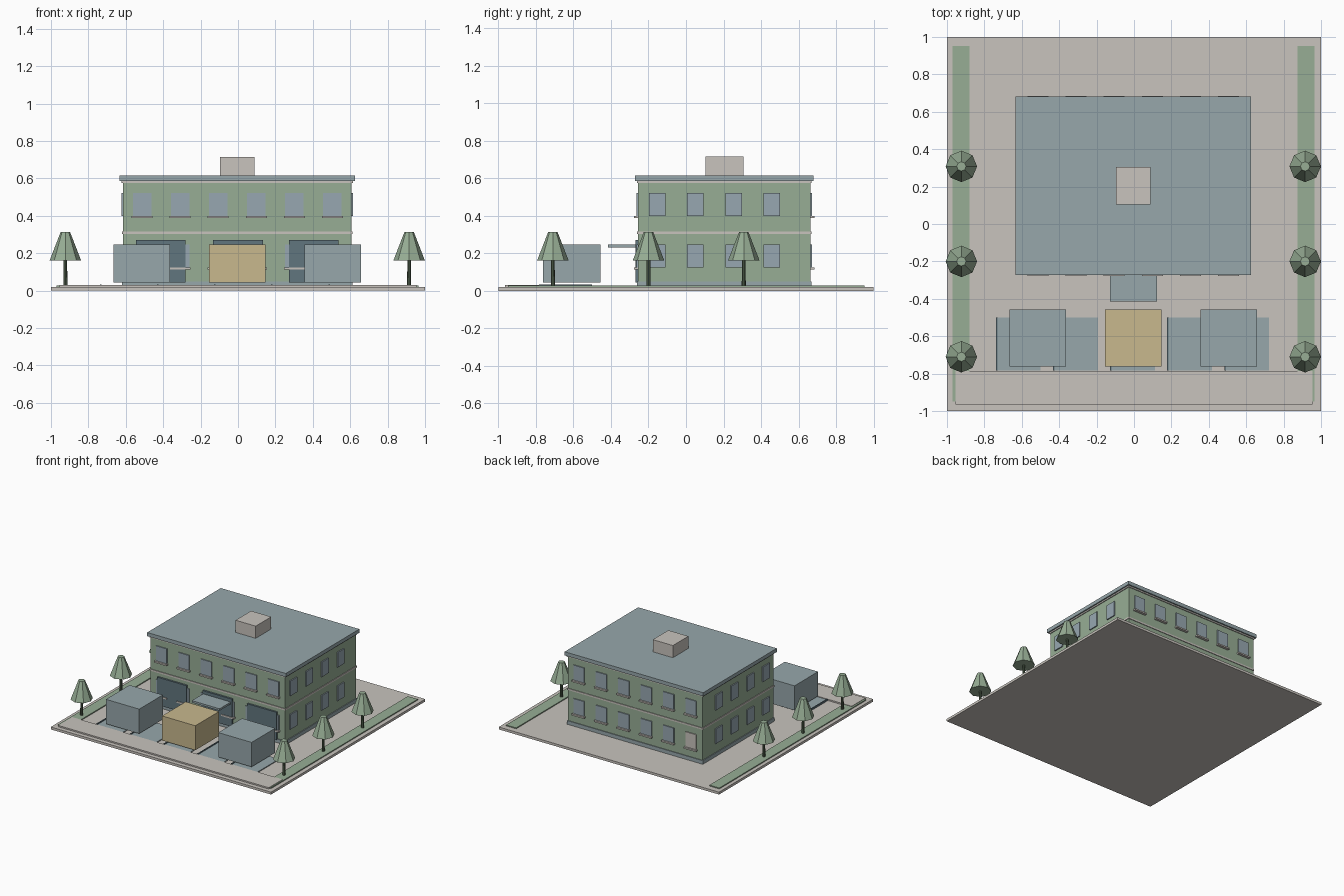
import bpy, bmesh
from math import cos, sin, pi

cube = bpy.data.objects.get("Cube")
if cube:
    bpy.data.objects.remove(cube)


def material(name, rgb):
    m = bpy.data.materials.new(name)
    m.use_nodes = True
    m.diffuse_color = (*rgb, 1)
    m.node_tree.nodes["Principled BSDF"].inputs["Base Color"].default_value = (*rgb, 1)
    return m


STONE = material("pale stone", (0.58, 0.55, 0.51))
BLUE = material("blue grey", (0.31, 0.39, 0.41))
GLASS = material("window glass", (0.31, 0.39, 0.44))
DARK = material("dark slate", (0.12, 0.18, 0.21))
GREEN = material("sage green", (0.31, 0.42, 0.30))
BARK = material("dark bark", (0.09, 0.13, 0.08))
TAN = material("warm tan", (0.58, 0.48, 0.27))


def finish(name, bm, mat):
    mesh = bpy.data.meshes.new(name)
    bm.to_mesh(mesh)
    bm.free()
    mesh.materials.append(mat)
    obj = bpy.data.objects.new(name, mesh)
    bpy.context.collection.objects.link(obj)
    return obj


def box(name, mat, x, y, z):
    """Box from (min, max) ranges on each axis."""
    bm = bmesh.new()
    bmesh.ops.create_cube(bm, size=1)
    for v in bm.verts:
        v.co = [r[0] if c < 0 else r[1] for c, r in zip(v.co, (x, y, z))]
    return finish(name, bm, mat)


def frustum(name, mat, sides, r1, r2, x, y, z1, z2):
    bm = bmesh.new()
    bmesh.ops.create_cone(bm, cap_ends=True, segments=sides, radius1=r1, radius2=r2, depth=z2 - z1)
    bmesh.ops.translate(bm, vec=(x, y, (z1 + z2) / 2), verts=bm.verts)
    return finish(name, bm, mat)


def around(c, half):
    return (c - half, c + half)


# Building shell: centre and wall half sizes
CX, CY, HX, HY = -0.004, 0.204, 0.611, 0.459


def ring(name, mat, out, z):
    return box(name, mat, around(CX, HX + out), around(CY, HY + out), z)


# Ground
box("ground_slab", STONE, (-1, 1), (-1, 1), (0, 0.02))
for side, x in (("left", 0.92), ("right", -0.925)):
    box(side + "_lawn", GREEN, around(x, 0.045), (-0.95, 0.953), (0.02, 0.028))
box("sidewalk", STONE, (-0.955, 0.955), (-0.965, -0.785), (0.02, 0.031))

# Parking bays with a painted line on one edge
for i in range(5):
    x = -0.617 + i * 0.3055
    box("parking_bay", BLUE, around(x, 0.118), (-0.783, -0.5), (0.02, 0.027))
    box("bay_line", DARK, around(x - 0.118, 0.004), (-0.783, -0.5), (0.02, 0.034))

# Parked boxes
for name, mat, x in (("right_vehicle", BLUE, -0.514), ("middle_vehicle", TAN, -0.004),
                     ("left_vehicle", BLUE, 0.507)):
    box(name, mat, around(x, 0.151), (-0.763, -0.457), (0.045, 0.246))

# Walls, plinth, bands and roof
ring("walls", GREEN, 0, (0.02, 0.59))
ring("plinth", BLUE, 0.006, (0.02, 0.05))
ring("floor_band", STONE, 0.005, (0.302, 0.316))
ring("cornice", STONE, 0.007, (0.575, 0.586))
ring("roof", BLUE, 0.018, (0.586, 0.616))
box("roof_unit", STONE, around(-0.004, 0.091), (0.105, 0.306), (0.616, 0.716))

# Windows in two storeys on every side
for z in (0.125, 0.4):
    for i in range(6):
        x = CX + (i - 2.5) * 0.2035
        for face, s in (("front", -1), ("back", 1)):
            wall = CY + s * HY
            rear_hatch = face == "back" and i == 0 and z < 0.3
            box(face + ("_hatch" if rear_hatch else "_window"), STONE if rear_hatch else GLASS,
                around(x, 0.049), around(wall, 0.008), (z, z + 0.122))
            box(face + "_sill", STONE, around(x, 0.056), around(wall, 0.022), (z - 0.012, z))
    for i in range(4):
        y = 0.152 + (i - 1.5) * 0.204
        for face, s in (("right", -1), ("left", 1)):
            box(face + "_window", GLASS, around(CX + s * HX, 0.009), around(y, 0.044), (z, z + 0.122))

# Entrances and canopy
for x in (-0.413, 0, 0.405):
    box("shop_front", DARK, around(x, 0.133), (-0.27, -0.24), (0.045, 0.272))
box("entrance_canopy", BLUE, around(-0.003, 0.126), (-0.415, -0.25), (0.23, 0.246))

# Trees on the lawns
for x in (-0.923, 0.915):
    for y in (-0.71, -0.2, 0.308):
        frustum("tree_trunk", BARK, 8, 0.011, 0.009, x, y, 0.025, 0.2)
        frustum("tree_crown", GREEN, 8, 0.084, 0.025, x, y, 0.162, 0.314)
